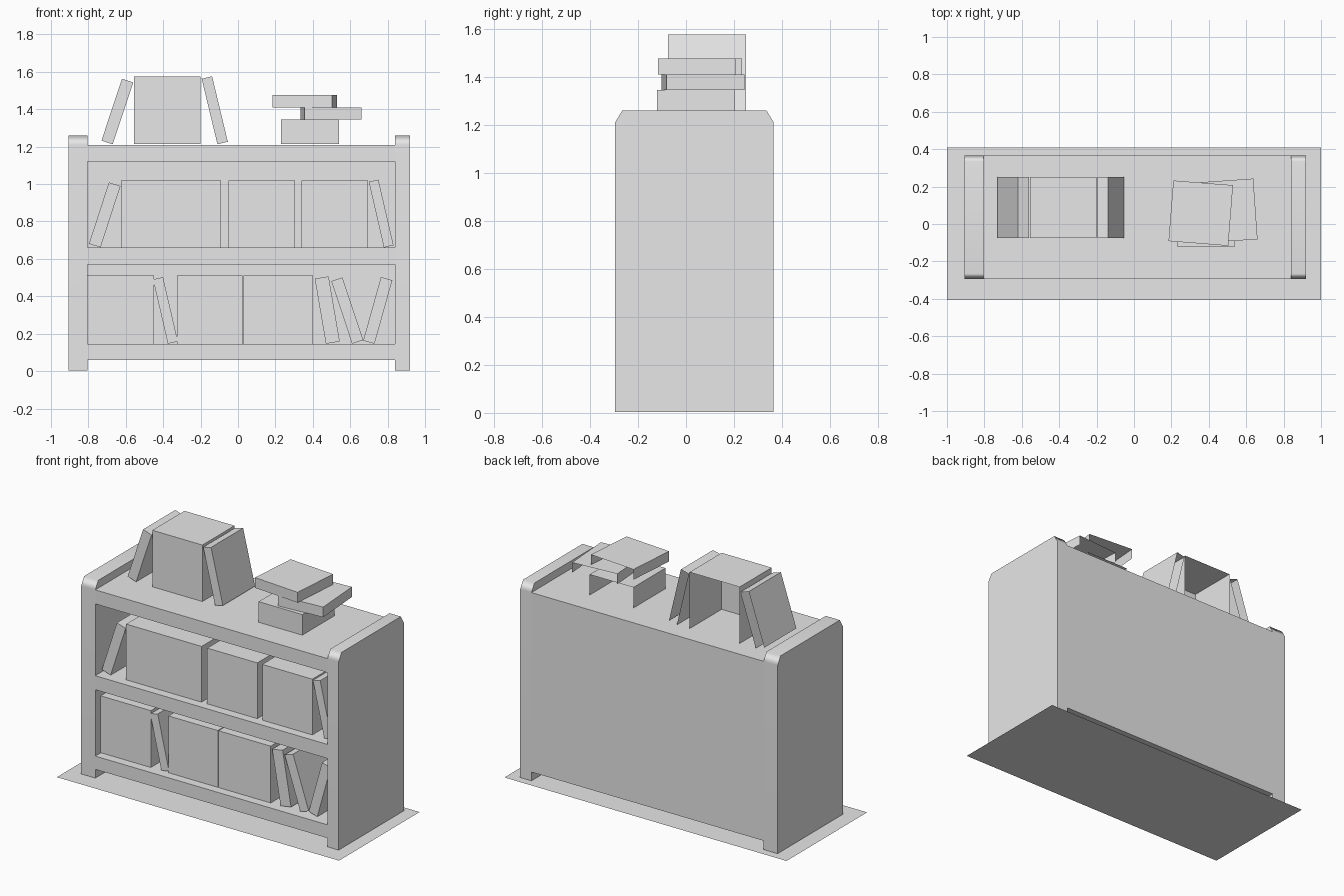
import bpy, bmesh
from math import sin, cos, radians
from mathutils import Matrix, Vector

cube = bpy.data.objects.get("Cube")
if cube:
    bpy.data.objects.remove(cube, do_unlink=True)

grey = bpy.data.materials.new("plain_grey")
grey.use_nodes = True
COLOUR = (0.8, 0.8, 0.8, 1)
grey.diffuse_color = COLOUR
grey.node_tree.nodes["Principled BSDF"].inputs["Base Color"].default_value = COLOUR


def finish(name, bm):
    mesh = bpy.data.meshes.new(name)
    bm.to_mesh(mesh)
    bm.free()
    mesh.materials.append(grey)
    obj = bpy.data.objects.new(name, mesh)
    bpy.context.collection.objects.link(obj)
    return obj


def box(name, x0, x1, y0, y1, z0, z1):
    bm = bmesh.new()
    bmesh.ops.create_cube(bm, size=1)
    bmesh.ops.scale(bm, verts=bm.verts, vec=(x1 - x0, y1 - y0, z1 - z0))
    bmesh.ops.translate(bm, verts=bm.verts,
                        vec=((x0 + x1) / 2, (y0 + y1) / 2, (z0 + z1) / 2))
    return finish(name, bm)


def sheet(name, x0, x1, y0, y1, z):
    bm = bmesh.new()
    bm.faces.new([bm.verts.new(p) for p in
                  ((x0, y0, z), (x1, y0, z), (x1, y1, z), (x0, y1, z))])
    return finish(name, bm)


def book(name, x, z, w, h, lean=0, front=-0.24, depth=0.325):
    """Book shell without back and underside, leaning on its lowest corner (x, z)."""
    a = radians(lean)
    up, across = Vector((sin(a), 0, cos(a))), Vector((cos(a), 0, -sin(a)))
    left = Vector((x, front, z)) - (across * w if lean > 0 else Vector())
    outline = [left, left + up * h, left + up * h + across * w, left + across * w]
    bm = bmesh.new()
    near = [bm.verts.new(p) for p in outline]
    far = [bm.verts.new(p + Vector((0, depth, 0))) for p in outline]
    bm.faces.new(near[::-1])
    for i in range(3):
        bm.faces.new((near[i], near[i + 1], far[i + 1], far[i]))
    return finish(name, bm)


# Ground sheet and flat mats on the top board
sheet("ground_sheet", -1, 1, -0.405, 0.41, 0)
sheet("left_mat", -0.765, -0.01, -0.175, 0.335, 1.212)
sheet("right_mat", 0.19, 0.63, -0.175, 0.335, 1.212)

# Side panels with softened upper corners
FRONT, BACK, LOW, HIGH = -0.295, 0.365, 0.004, 1.26
side_profile = [(FRONT, LOW), (BACK, LOW), (BACK, 1.21), (BACK - 0.03, HIGH),
                (FRONT + 0.03, HIGH), (FRONT, 1.21)]
for name, x0, x1 in (("right_side_panel", -0.905, -0.805),
                     ("left_side_panel", 0.84, 0.92)):
    bm = bmesh.new()
    face = bm.faces.new([bm.verts.new((x0, y, z)) for y, z in side_profile])
    grown = bmesh.ops.extrude_face_region(bm, geom=[face])["geom"]
    bmesh.ops.translate(bm, vec=(x1 - x0, 0, 0),
                        verts=[g for g in grown if isinstance(g, bmesh.types.BMVert)])
    bmesh.ops.recalc_face_normals(bm, faces=bm.faces)
    panel = finish(name, bm)
    bpy.ops.object.select_all(action="DESELECT")
    panel.select_set(True)
    bpy.context.view_layer.objects.active = panel
    bpy.ops.object.shade_smooth_by_angle(angle=radians(65))
    weighted = panel.modifiers.new("weighted_normals", "WEIGHTED_NORMAL")
    weighted.keep_sharp = True

# Boards and back
for name, z0, z1 in (("bottom_shelf", 0.06, 0.145), ("middle_shelf", 0.57, 0.66),
                     ("top_board", 1.12, 1.21)):
    box(name, -0.805, 0.84, FRONT, BACK - 0.01, z0, z1)
box("back_panel", -0.805, 0.84, BACK - 0.01, BACK, 0.06, 1.21)

# Books on the bottom shelf
Z = 0.146
for i, x in enumerate((-0.805, -0.325, 0.03)):
    book(f"lower_book_block_{i + 1}", x, Z, (0.355, 0.35, 0.37)[i], 0.364)
for i, (x, w, lean) in enumerate(((-0.375, 0.055, -13), (0.47, 0.075, -9.7),
                                  (0.61, 0.063, -18.4), (0.73, 0.063, 15.6))):
    book(f"lower_leaning_book_{i + 1}", x, Z, w, 0.353, lean)

# Books on the middle shelf
Z = 0.661
for i, x in enumerate((-0.625, -0.05, 0.34)):
    book(f"upper_book_block_{i + 1}", x, Z, (0.535, 0.355, 0.355)[i], 0.357)
book("upper_leaning_book_1", -0.735, Z, 0.065, 0.345, 18)
book("upper_leaning_book_2", 0.78, Z, 0.053, 0.36, -13)

# Books standing on top
Z = 1.213
book("top_book_block", -0.555, Z, 0.355, 0.362, 0, -0.075)
book("top_leaning_book_1", -0.67, Z, 0.063, 0.348, 18.4, -0.075)
book("top_leaning_book_2", -0.11, Z, 0.057, 0.36, -13.5, -0.075)

# Loose stack of flat books, each turned a little
for name, x, y, z, w, h, turn in (
        ("stack_book_bottom", 0.385, 0.042, 1.213, 0.31, 0.132, 0),
        ("stack_book_middle", 0.497, 0.07, 1.345, 0.305, 0.065, 4),
        ("stack_book_top", 0.357, 0.058, 1.41, 0.32, 0.066, -4.5)):
    obj = book(name, -w / 2, 0, w, h, 0, -0.1625)
    obj.data.transform(Matrix.Translation((x, y, z)) @ Matrix.Rotation(radians(turn), 4, "Z"))
